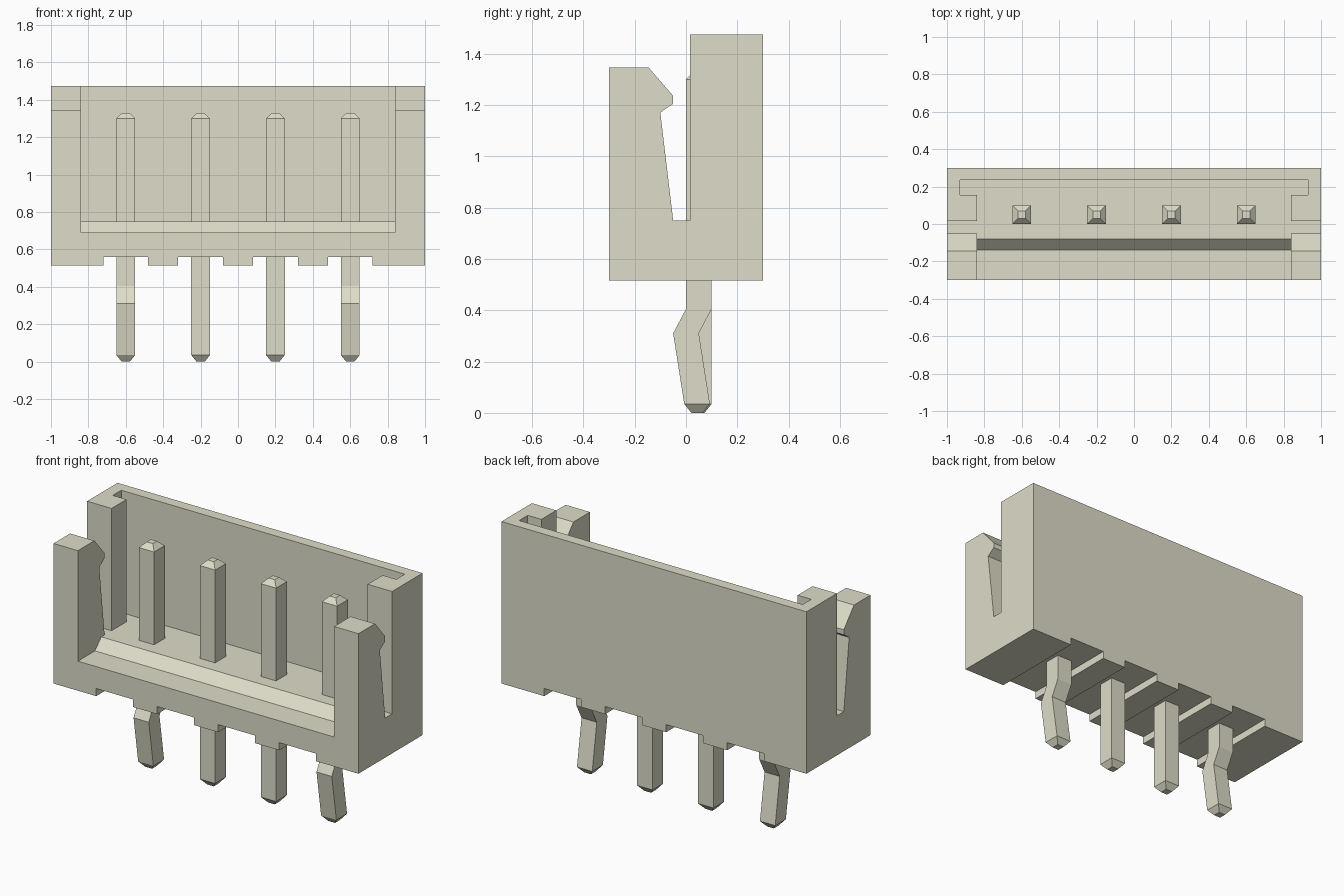
import bpy
import bmesh

cube = bpy.data.objects.get("Cube")
if cube:
    bpy.data.objects.remove(cube, do_unlink=True)

# One ivory plastic colour throughout
IVORY = (0.73, 0.72, 0.585, 1.0)
ivory = bpy.data.materials.new("ivory")
ivory.diffuse_color = IVORY
ivory.use_nodes = True
ivory.node_tree.nodes["Principled BSDF"].inputs["Base Color"].default_value = IVORY


def loft(name, rings):
    """Skin a closed solid through rings of equal point count."""
    bm = bmesh.new()
    loops = [[bm.verts.new(p) for p in ring] for ring in rings]
    n = len(loops[0])
    bm.faces.new(loops[0])
    bm.faces.new(loops[-1])
    for a, b in zip(loops, loops[1:]):
        for i in range(n):
            j = (i + 1) % n
            bm.faces.new((a[i], a[j], b[j], b[i]))
    bmesh.ops.recalc_face_normals(bm, faces=bm.faces)
    mesh = bpy.data.meshes.new(name)
    bm.to_mesh(mesh)
    bm.free()
    mesh.materials.append(ivory)
    obj = bpy.data.objects.new(name, mesh)
    bpy.context.collection.objects.link(obj)
    return obj


def side_prism(name, profile, x0, x1):
    """Extrude a (y, z) profile along x."""
    return loft(name, [[(x, y, z) for y, z in profile] for x in (x0, x1)])


def rect(y0, y1, z0, z1):
    return [(y0, z0), (y1, z0), (y1, z1), (y0, z1)]


def cut(target, cutter):
    """Subtract the cutter, then discard it."""
    cutter.hide_render = True
    mod = target.modifiers.new("cut", "BOOLEAN")
    mod.operation = "DIFFERENCE"
    mod.solver = "EXACT"
    mod.object = cutter
    bpy.context.view_layer.objects.active = target
    bpy.ops.object.modifier_apply(modifier=mod.name)
    bpy.data.objects.remove(cutter, do_unlink=True)


PIN_X = (-0.6, -0.2, 0.2, 0.6)

# Housing: side outline with the latch slot between front posts and rear shell
housing = side_prism("housing", [
    (-0.30, 0.515), (0.30, 0.515), (0.30, 1.475), (0.015, 1.475),
    (0.015, 0.75), (-0.05, 0.75), (-0.10, 1.17), (-0.05, 1.205),
    (-0.05, 1.235), (-0.145, 1.345), (-0.30, 1.345)], -1.0, 1.0)

# Open pocket with a bevelled front lip
cut(housing, side_prism("pocket_cutter", [
    (-0.5, 0.69), (-0.14, 0.69), (-0.08, 0.75), (0.235, 0.75),
    (0.235, 1.7), (-0.5, 1.7)], -0.84, 0.84))

# Key grooves in the end walls
for side in (-1, 1):
    cut(housing, side_prism("groove_cutter", rect(0.155, 0.235, 0.75, 1.7),
                            side * 0.80, side * 0.93))

# Underside channels around each pin
for x in PIN_X:
    cut(housing, side_prism("channel_cutter", rect(-0.5, 0.5, 0.4, 0.56),
                            x - 0.12, x + 0.12))


# Pins: square sections (y centre, z, half width); the outer two are kinked
STRAIGHT_LEG = [(0.05, 0.0, 0.022), (0.05, 0.035, 0.05)]
KINKED_LEG = [(0.043, 0.0, 0.022), (0.043, 0.035, 0.05),
              (0.0, 0.31, 0.05), (0.05, 0.405, 0.05)]
BLADE = [(0.05, 1.30, 0.05), (0.05, 1.33, 0.02)]

for i, x in enumerate(PIN_X):
    leg = KINKED_LEG if i in (0, 3) else STRAIGHT_LEG
    rings = []
    for cy, z, h in leg + BLADE:
        rings.append([(x - h, cy - h, z), (x + h, cy - h, z),
                      (x + h, cy + h, z), (x - h, cy + h, z)])
    loft(f"pin_{i + 1}", rings)
